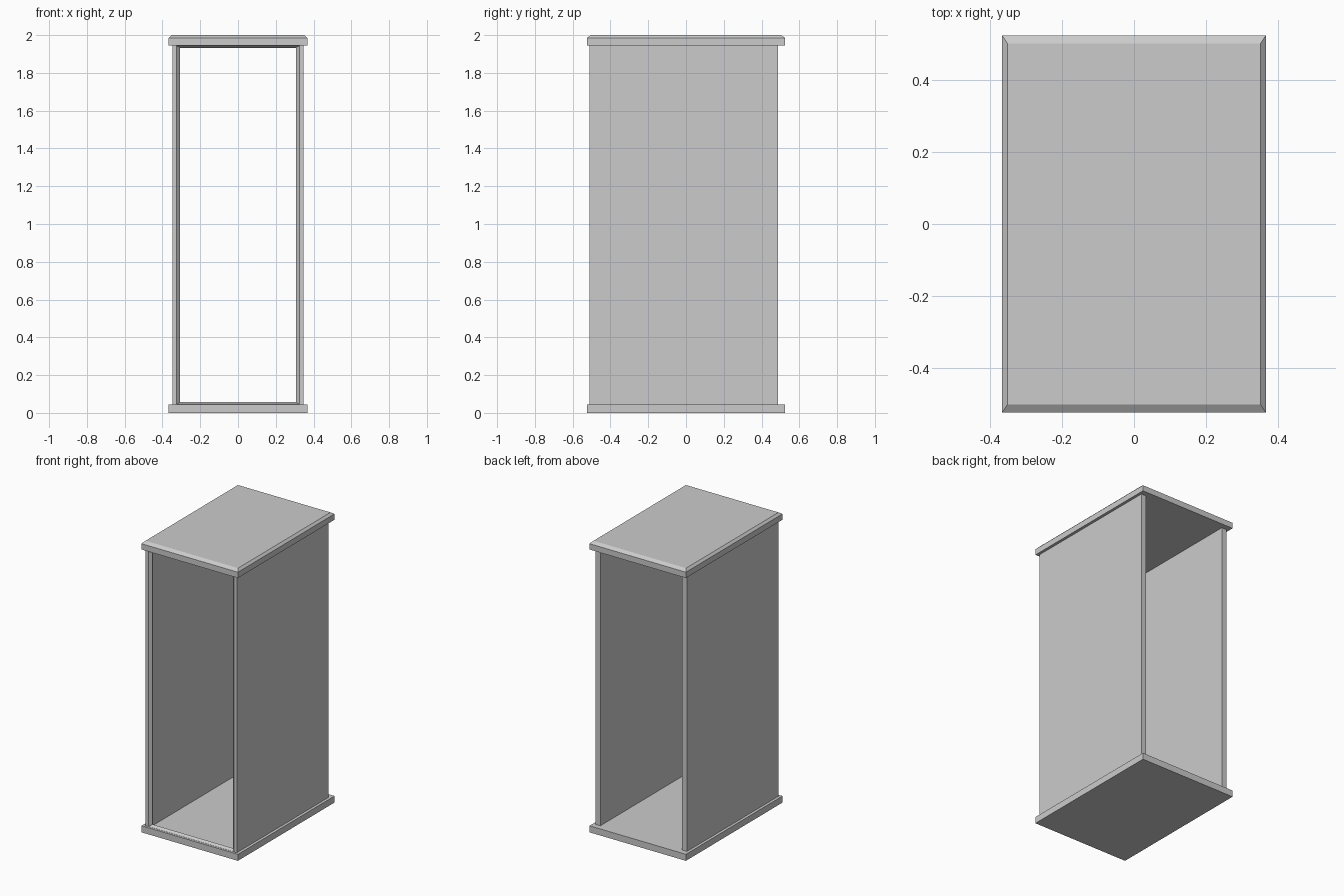
import bpy
import bmesh

cube = bpy.data.objects.get("Cube")
if cube:
    bpy.data.objects.remove(cube, do_unlink=True)

grey = bpy.data.materials.new("plain grey")
grey.use_nodes = True
grey.diffuse_color = (0.6, 0.6, 0.6, 1)
grey.node_tree.nodes["Principled BSDF"].inputs["Base Color"].default_value = grey.diffuse_color

# Main dimensions
SLAB_X, SLAB_Y = 0.367, 0.525
FLOOR, CEILING = 0.045, 1.945
WALL_OUT, WALL_IN = 0.348, 0.311
FRONT, PANEL_FRONT, BACK = -0.51, -0.49, 0.487


def loft(name, rings, closed=False):
    """Join four-sided rings in order; cap the ends or close the loop."""
    bm = bmesh.new()
    loops = [[bm.verts.new(p) for p in ring] for ring in rings]
    pairs = list(zip(loops, loops[1:]))
    if closed:
        pairs.append((loops[-1], loops[0]))
    else:
        bm.faces.new(loops[0])
        bm.faces.new(loops[-1])
    for a, b in pairs:
        for i in range(4):
            j = (i + 1) % 4
            bm.faces.new((a[i], a[j], b[j], b[i]))
    bmesh.ops.recalc_face_normals(bm, faces=bm.faces)
    mesh = bpy.data.meshes.new(name)
    bm.to_mesh(mesh)
    bm.free()
    mesh.materials.append(grey)
    obj = bpy.data.objects.new(name, mesh)
    bpy.context.collection.objects.link(obj)
    return obj


def flat_ring(x0, x1, y0, y1, z):
    return [(x0, y0, z), (x1, y0, z), (x1, y1, z), (x0, y1, z)]


def upright_ring(x, z0, z1, y):
    return [(-x, y, z0), (x, y, z0), (x, y, z1), (-x, y, z1)]


# Base slab
loft("base", [flat_ring(-SLAB_X, SLAB_X, -SLAB_Y, SLAB_Y, z) for z in (0, FLOOR)])

# Top slab with a chamfered upper edge
top_rings = [flat_ring(-SLAB_X, SLAB_X, -SLAB_Y, SLAB_Y, z) for z in (CEILING, 1.985)]
top_rings.append(flat_ring(-SLAB_X + 0.015, SLAB_X - 0.015,
                           -SLAB_Y + 0.023, SLAB_Y - 0.023, 2))
loft("top", top_rings)

# Side panels
for side, x0, x1 in (("left", WALL_IN, WALL_OUT), ("right", -WALL_OUT, -WALL_IN)):
    loft(side + "_panel", [flat_ring(x0, x1, PANEL_FRONT, BACK, z) for z in (FLOOR, CEILING)])

# Front frame with a bevelled opening
loft("front_frame", [
    upright_ring(WALL_OUT, FLOOR, CEILING, FRONT),
    upright_ring(0.325, FLOOR + 0.001, CEILING - 0.001, FRONT),
    upright_ring(0.306, FLOOR + 0.012, CEILING - 0.012, PANEL_FRONT),
    upright_ring(WALL_OUT, FLOOR, CEILING, PANEL_FRONT),
], closed=True)
